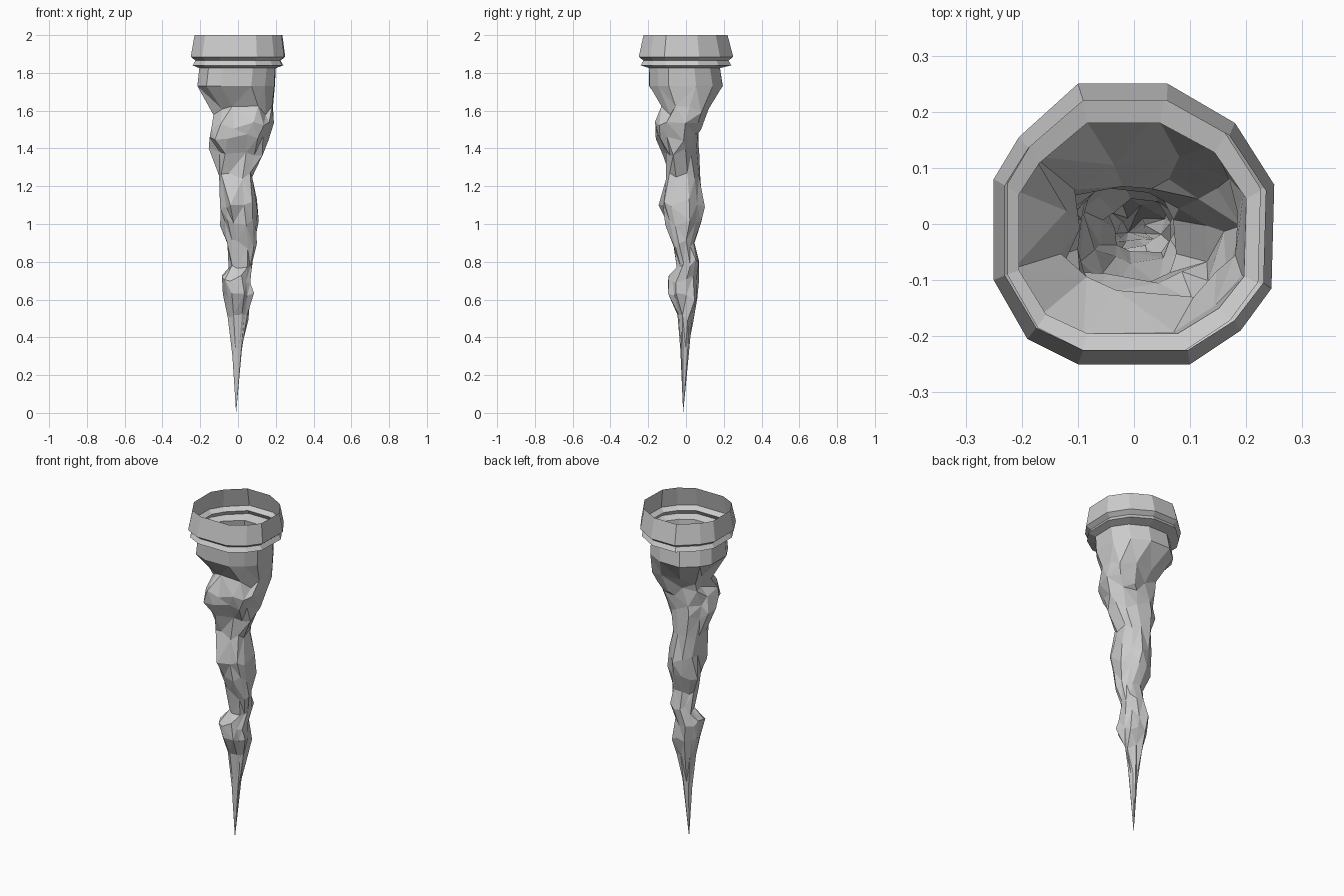
import bpy
import bmesh
import random
from mathutils import Vector

random.seed(4)

if "Cube" in bpy.data.objects:
    bpy.data.objects.remove(bpy.data.objects["Cube"], do_unlink=True)

ice = bpy.data.materials.new("plain grey")
ice.use_nodes = True
grey = (0.6, 0.6, 0.6, 1)
ice.diffuse_color = grey
ice.node_tree.nodes["Principled BSDF"].inputs["Base Color"].default_value = grey

# Outline of the twelve-sided cross-section, scaled to a unit box
OUTLINE = [(-.4, 1), (.24, 1), (.72, .72), (1, .28), (.98, -.46), (.76, -.76),
           (.4, -1), (-.4, -1), (-.76, -.82), (-1, -.4), (-1, .32), (-.82, .62)]

# Each ring: height, then left, right, front and back extents in hundredths
COLLAR = [(200, -23, 23.5, -22.5, 22), (188.5, -25, 25, -25, 25),
          (186.5, -22.5, 22.5, -22.5, 22.5), (184, -24, 24, -24, 24),
          (182.5, -20.5, 20, -19.5, 18)]
SHAFT = [(173, -21.5, 19.5, -19.5, 19.5), (160, -13, 18.5, -13, 12),
         (152, -14, 19, -16.5, 8), (146, -15, 16, -16, 6.5),
         (138, -15.5, 13, -12.5, 7), (125, -10, 7.5, -10.5, 7.5),
         (111, -9.5, 10, -14.5, 10), (100, -9.5, 11, -11, 8),
         (89, -6, 10, -7, 4.5), (79, -5, 7.5, -5, 7),
         (71, -8.5, 6.5, -9.5, 7), (61, -8, 8.5, -9.5, 6),
         (50, -5.5, 5.5, -4.5, 4), (33, -3, 2, -3, 1.5)]
TIP = Vector((-.01, -.015, 0))


def fit(points, low, high):
    """Stretch one coordinate list to fill a range."""
    a, b = min(points), max(points)
    return [low + (p - a) / (b - a) * (high - low) for p in points]


def add_ring(bm, row, rough, lift):
    """Add one cross-section, roughened, that still fills its extents."""
    z, x0, x1, y0, y1 = (v / 100 for v in row)
    loose = [Vector(p) * (1 - random.random() * rough) for p in OUTLINE]
    xs = fit([p.x for p in loose], x0, x1)
    ys = fit([p.y for p in loose], y0, y1)
    return [bm.verts.new((x, y, z + random.uniform(-lift, lift)))
            for x, y in zip(xs, ys)]


# Open-topped hollow spike: smooth collar, rugged shaft, sharp tip
bm = bmesh.new()
rings = [add_ring(bm, row, 0, 0) for row in COLLAR]
for i, row in enumerate(SHAFT):
    rings.append(add_ring(bm, row, .28 if i else .04, .025 if i else 0))

count = len(OUTLINE)
for upper, lower in zip(rings, rings[1:]):
    for i in range(count):
        j = (i + 1) % count
        bm.faces.new((upper[i], upper[j], lower[j], lower[i]))

tip = bm.verts.new(TIP)
for i in range(count):
    bm.faces.new((rings[-1][i], rings[-1][(i + 1) % count], tip))

# Break warped quads into flat facets
shaft_faces = [f for f in bm.faces if f.calc_center_median().z < 1.7]
bmesh.ops.triangulate(bm, faces=shaft_faces)
bmesh.ops.recalc_face_normals(bm, faces=bm.faces)

mesh = bpy.data.meshes.new("icicle")
bm.to_mesh(mesh)
bm.free()
mesh.materials.append(ice)
icicle = bpy.data.objects.new("icicle", mesh)
bpy.context.collection.objects.link(icicle)
